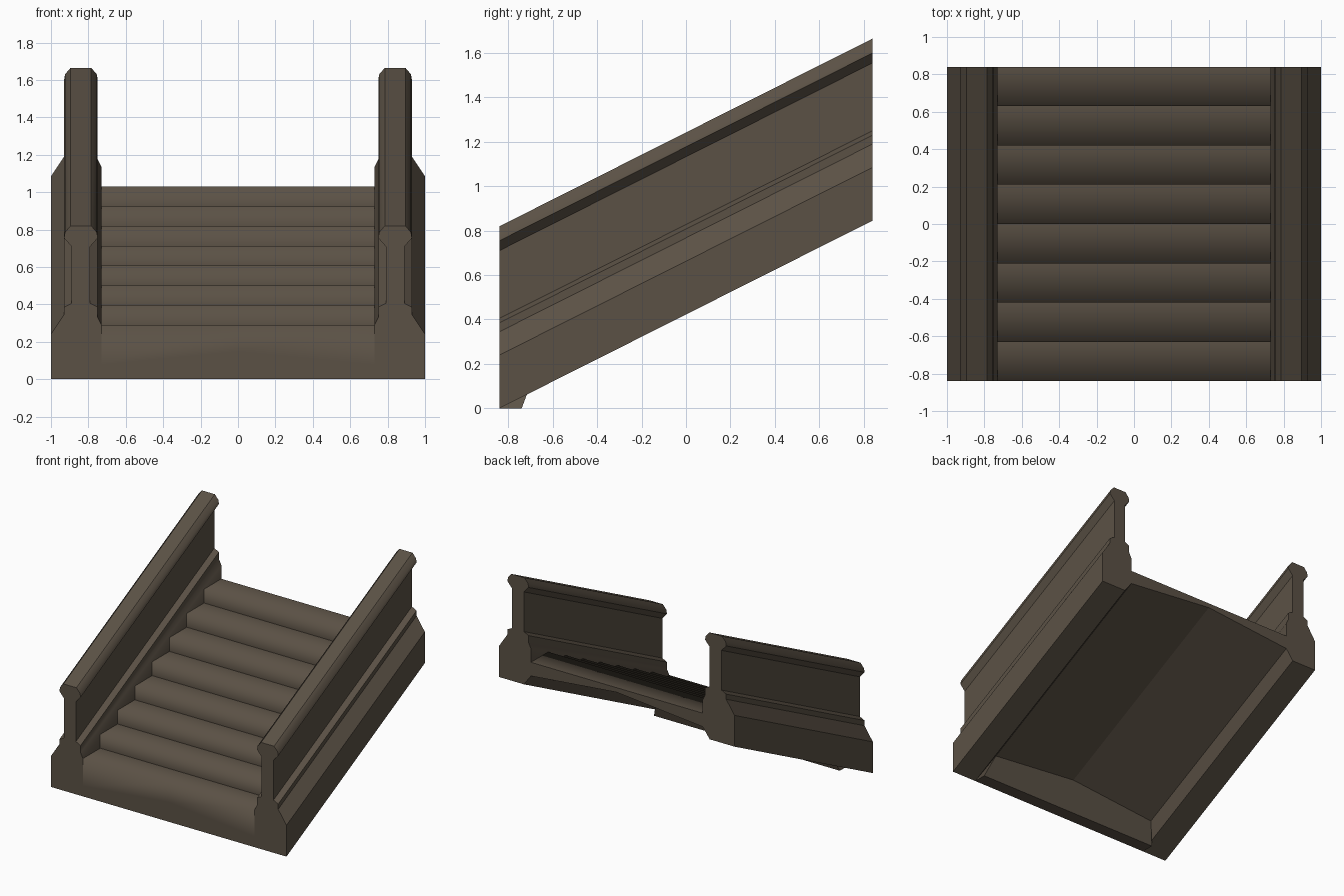
import bpy, bmesh, math

if "Cube" in bpy.data.objects:
    bpy.data.objects.remove(bpy.data.objects["Cube"])

D = 0.84                # half depth
RISE = 0.845            # climb from front to back
SLOPE = RISE / (2 * D)

stone = bpy.data.materials.new("brown stone")
stone.diffuse_color = (0.105, 0.083, 0.060, 1)
stone.use_nodes = True
stone.node_tree.nodes["Principled BSDF"].inputs["Base Color"].default_value = stone.diffuse_color


def loft(name, rings, closed_ends=True):
    """Skin a list of equal-length closed rings."""
    bm = bmesh.new()
    vs = [[bm.verts.new(p) for p in r] for r in rings]
    n = len(rings[0])
    for a, b in zip(vs, vs[1:]):
        for i in range(n):
            j = (i + 1) % n
            bm.faces.new((a[i], a[j], b[j], b[i]))
    if closed_ends:
        bm.faces.new(vs[0])
        bm.faces.new(vs[-1])
    bmesh.ops.recalc_face_normals(bm, faces=bm.faces[:])
    me = bpy.data.meshes.new(name)
    bm.to_mesh(me)
    bm.free()
    me.materials.append(stone)
    ob = bpy.data.objects.new(name, me)
    bpy.context.collection.objects.link(ob)
    return ob


def smooth(ob, degrees):
    bpy.ops.object.select_all(action='DESELECT')
    ob.select_set(True)
    bpy.context.view_layer.objects.active = ob
    bpy.ops.object.shade_smooth_by_angle(angle=math.radians(degrees))


# Side walls: moulded balustrade section, sheared up the slope
section = [(0.79, 0), (1, 0), (1, 0.24), (0.93, 0.345), (0.93, 0.385),
           (0.89, 0.405), (0.89, 0.71), (0.93, 0.755), (0.925, 0.785),
           (0.895, 0.82), (0.785, 0.82), (0.755, 0.785), (0.75, 0.755),
           (0.79, 0.71), (0.79, 0.405), (0.75, 0.385), (0.75, 0.33),
           (0.73, 0.29), (0.73, 0.08)]
for side, label in ((1, "right"), (-1, "left")):
    wall = loft(label + "_wall", [[(side * x, y, z + SLOPE * (y + D)) for x, z in section]
                                  for y in (-D, D)])
    smooth(wall, 35)

# Flight of eight steps with a shallow arched underside
STEPS, RUN = 8, 2 * D / 8
UP = (1.03 - 0.29) / 7


def flight_ring(x, h):
    pts = [(x, -D, h)]
    for k in range(STEPS):
        z = 0.29 + UP * k
        pts += [(x, -D + RUN * k, z), (x, -D + RUN * (k + 1), z)]
    return pts + [(x, D, RISE + h)]


steps = loft("steps", [flight_ring(-0.73, 0.08), flight_ring(0, 0.15),
                       flight_ring(0.73, 0.08)], closed_ends=False)

# Rounded shading over each nosing, sharp at inner corners and outer rims
me = steps.data
for p in me.polygons:
    p.use_smooth = True
for e in me.edges:
    a, b = (me.vertices[i].co for i in e.vertices)
    along_x = abs(a.y - b.y) < 1e-4 and abs(a.x - b.x) > 0.1
    k = round((a.y + D) / RUN)
    nosing = k < STEPS and abs(a.z - (0.29 + UP * k)) < 1e-3
    if along_x and not nosing:
        e.use_edge_sharp = True
    if abs(a.x) < 0.01 and abs(b.x) < 0.01 and a.z < SLOPE * (a.y + D) + 0.16 \
            and abs(a.y - b.y) > 1:
        e.use_edge_sharp = True

# Foot under the front edge, filling the arch
foot = loft("front_foot", [
    [(-0.79, -D, 0), (0.79, -D, 0), (0.73, -D, 0.08), (0, -D, 0.15), (-0.73, -D, 0.08)],
    [(-0.79, -0.74, 0), (0.79, -0.74, 0), (0.73, -0.68, 0.16), (0, -0.68, 0.23),
     (-0.73, -0.68, 0.16)]])
smooth(foot, 30)
